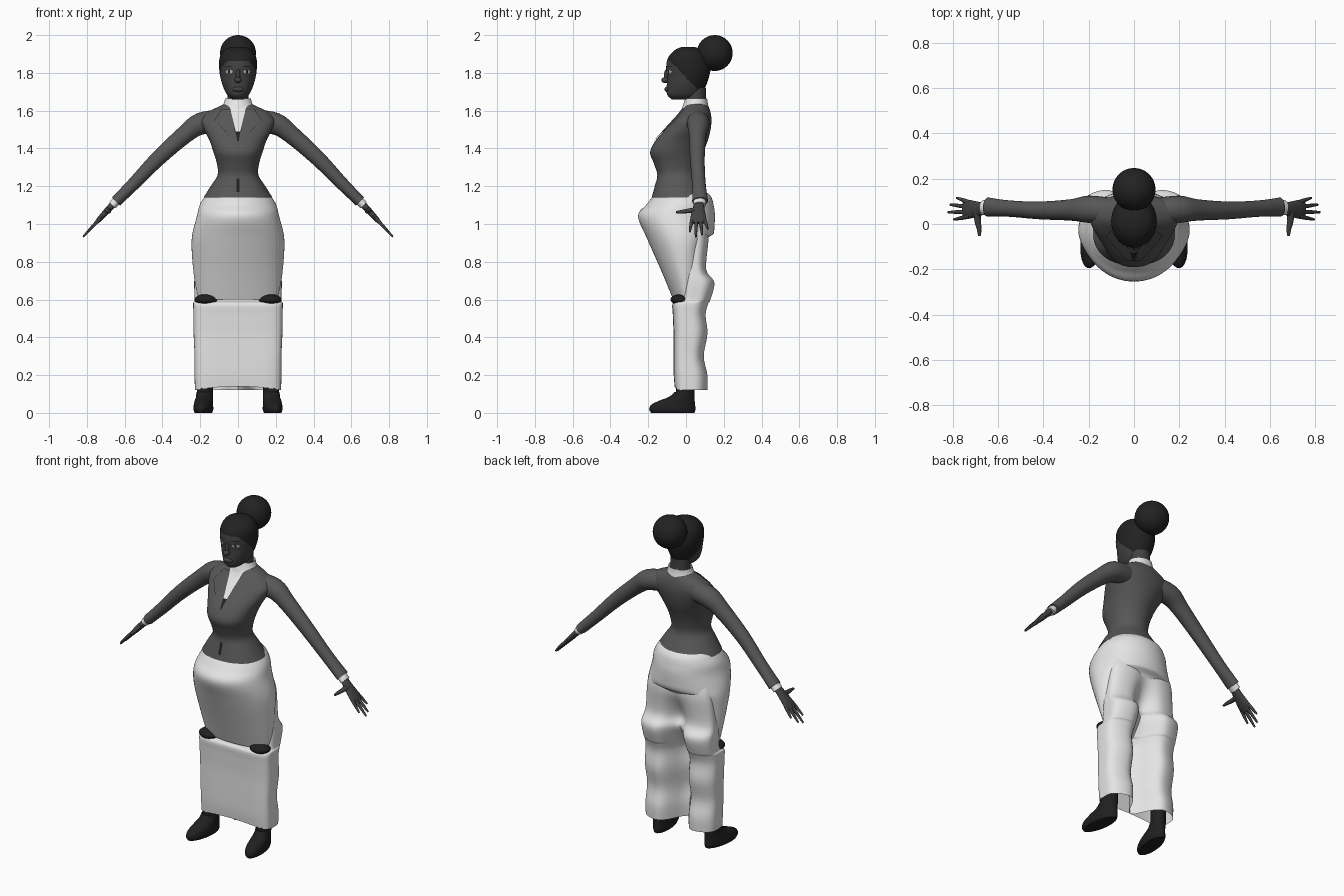
import bpy, bmesh, math
from mathutils import Vector
from mathutils.bvhtree import BVHTree

if "Cube" in bpy.data.objects:
    bpy.data.objects.remove(bpy.data.objects["Cube"], do_unlink=True)


def material(name, v):
    m = bpy.data.materials.new(name)
    m.use_nodes = True
    m.diffuse_color = (v, v, v, 1)
    m.node_tree.nodes["Principled BSDF"].inputs["Base Color"].default_value = (v, v, v, 1)
    return m


SKIN = material("dark skin", 0.055)
HAIR = material("black hair", 0.016)
JACKET = material("grey jacket", 0.095)
CLOTH = material("white skirt", 0.78)
SHIRT = material("white shirt", 0.8)
BOOT = material("black leather", 0.014)
EYE = material("eye white", 0.5)


def finish(name, bm, mats, recalc=True):
    if recalc:
        bmesh.ops.recalc_face_normals(bm, faces=bm.faces)
    mesh = bpy.data.meshes.new(name)
    bm.to_mesh(mesh)
    bm.free()
    for m in mats:
        mesh.materials.append(m)
    ob = bpy.data.objects.new(name, mesh)
    bpy.context.collection.objects.link(ob)
    bpy.ops.object.select_all(action="DESELECT")
    ob.select_set(True)
    bpy.context.view_layer.objects.active = ob
    bpy.ops.object.shade_smooth_by_angle(angle=math.radians(50))
    return ob


def spline(rows, steps):
    """Smooth interpolation through rows of numbers."""
    out = []
    for i in range(len(rows) - 1):
        a, b, c, d = rows[max(i - 1, 0)], rows[i], rows[i + 1], rows[min(i + 2, len(rows) - 1)]
        for k in range(steps):
            t = k / steps
            out.append([q + t * (r - p) / 2 + t * t * (p - 2.5 * q + 2 * r - s / 2)
                        + t ** 3 * (s - p + 3 * (q - r)) / 2 for p, q, r, s in zip(a, b, c, d)])
    return out + [list(rows[-1])]


def bridge(name, rings, mats, caps=True, rule=None):
    bm = bmesh.new()
    loops = [[bm.verts.new(p) for p in ring] for ring in rings]
    n = len(loops[0])
    for a, b in zip(loops, loops[1:]):
        for i in range(n):
            bm.faces.new((a[i], a[(i + 1) % n], b[(i + 1) % n], b[i]))
    if caps:
        bm.faces.new(loops[0])
        bm.faces.new(loops[-1])
    if rule:
        for f in bm.faces:
            f.material_index = rule(f.calc_center_median())
    return finish(name, bm, mats)


def power(v, p):
    return math.copysign(abs(v) ** (2 / p), v)


def loft(name, rows, mats, cx=0, seg=48, steps=5, front=2, back=2, caps=True, warp=None, rule=None):
    """Rows are height, half width, front y, back y."""
    rings = []
    for z, rx, yf, yb in spline(rows, steps):
        ring = []
        for i in range(seg):
            a = math.tau * i / seg
            p = front if math.sin(a) < 0 else back
            co = Vector((cx + rx * power(math.cos(a), p),
                         (yf + yb) / 2 + (yb - yf) / 2 * power(math.sin(a), p), z))
            ring.append(warp(co) if warp else co)
        rings.append(ring)
    return bridge(name, rings, mats, caps, rule)


def tube(name, rows, mat, side=1, ref=(0, 1, 0), seg=16, steps=4):
    """Rows are x, y, z, radius along ref, radius across."""
    path = spline(rows, steps)
    pts = [Vector(r[:3]) for r in path]
    rings = []
    for i, r in enumerate(path):
        t = (pts[min(i + 1, len(pts) - 1)] - pts[max(i - 1, 0)]).normalized()
        n = t.cross(Vector(ref)).normalized()
        u = n.cross(t)
        ring = [pts[i] + u * r[3] * math.cos(math.tau * k / seg) + n * r[4] * math.sin(math.tau * k / seg)
                for k in range(seg)]
        rings.append([(p.x * side, p.y, p.z) for p in ring])
    return bridge(name, rings, [mat])


def ball(name, loc, size, mat):
    bm = bmesh.new()
    bmesh.ops.create_uvsphere(bm, u_segments=32, v_segments=20, radius=1)
    for v in bm.verts:
        v.co = Vector(loc) + v.co * Vector(size)
    return finish(name, bm, [mat])


def patch(name, target, rows, mat, lift=0.004, side=1, cols=6, steps=5):
    """Thin sheet laid on the front of a part. Rows are z, left x, right x."""
    tree = BVHTree.FromPolygons([v.co for v in target.data.vertices],
                                [p.vertices for p in target.data.polygons])
    bm = bmesh.new()
    grid = []
    for (z0, a0, b0), (z1, a1, b1) in zip(rows, rows[1:]):
        for k in range(steps + 1):
            t = k / steps
            line = []
            for c in range(cols + 1):
                a, b = a0 + (a1 - a0) * t, b0 + (b1 - b0) * t
                x = side * (a + (b - a) * c / cols)
                z = z0 + (z1 - z0) * t
                hit = tree.ray_cast(Vector((x, -1, z)), Vector((0, 1, 0)))[0]
                line.append(bm.verts.new((x, (hit.y if hit else 0) - lift, z)))
            grid.append(line)
    for p, q in zip(grid, grid[1:]):
        for i in range(cols):
            quad = (p[i], p[i + 1], q[i + 1], q[i])
            bm.faces.new(quad if side < 0 else quad[::-1])
    bmesh.ops.remove_doubles(bm, verts=bm.verts, dist=0.0002)
    for f in bm.faces:
        f.normal_update()
        if f.normal.y > 0:
            f.normal_flip()
    return finish(name, bm, [mat], False)


# Head with hairline, bun, neck
def hairline(c):
    return int(c.z > 1.865 or (c.z > 1.68 and c.z > 1.865 - 1.05 * (c.y + 0.085)))


head = loft("head", [(1.66, 0.03, -0.075, 0.03), (1.685, 0.058, -0.1, 0.08), (1.73, 0.08, -0.102, 0.105),
                     (1.78, 0.094, -0.1, 0.122), (1.83, 0.1, -0.105, 0.13), (1.88, 0.097, -0.095, 0.115),
                     (1.92, 0.073, -0.06, 0.085), (1.938, 0.035, -0.02, 0.045)],
            [SKIN, HAIR], seg=80, steps=8, rule=hairline)
ball("hair_bun", (0, 0.152, 1.905), (0.095, 0.095, 0.095), HAIR)
loft("neck", [(1.58, 0.06, 0, 0.11), (1.64, 0.055, 0, 0.105), (1.72, 0.055, 0, 0.105)], [SKIN])

# Face
ball("nose_tip", (0, -0.108, 1.762), (0.019, 0.023, 0.016), SKIN)
ball("nose_bridge", (0, -0.101, 1.785), (0.011, 0.016, 0.035), SKIN)
ball("lips", (0, -0.099, 1.713), (0.03, 0.015, 0.014), SKIN)
for s, label in ((1, "left"), (-1, "right")):
    patch(label + "_eye", head, [(1.814, 0.035, 0.058), (1.806, 0.027, 0.067), (1.798, 0.036, 0.058)], EYE, 0.002, s)
    patch(label + "_iris", head, [(1.814, 0.042, 0.052), (1.798, 0.042, 0.052)], HAIR, 0.004, s)
    patch(label + "_brow", head, [(1.837, 0.035, 0.065), (1.831, 0.022, 0.072)], HAIR, 0.002, s)

# Jacket body
jacket = loft("jacket", [(1.14, 0.182, -0.182, 0.125), (1.2, 0.145, -0.165, 0.09), (1.26, 0.108, -0.152, 0.062),
                         (1.32, 0.112, -0.17, 0.07), (1.38, 0.13, -0.19, 0.09), (1.44, 0.15, -0.162, 0.115),
                         (1.5, 0.18, -0.11, 0.13), (1.55, 0.195, -0.065, 0.135), (1.59, 0.165, -0.03, 0.13),
                         (1.62, 0.105, -0.012, 0.12), (1.638, 0.07, 0, 0.11)],
              [JACKET], seg=64, front=2.3)

# Shirt, collar and jacket front details
loft("collar", [(1.612, 0.088, -0.022, 0.122), (1.64, 0.075, -0.012, 0.115), (1.665, 0.068, -0.004, 0.112)],
     [SHIRT], caps=False)
patch("shirt_front", jacket, [(1.628, -0.045, 0.045), (1.59, -0.036, 0.036), (1.49, -0.011, 0.011)], SHIRT)
patch("vest_point", jacket, [(1.49, -0.012, 0.012), (1.44, -0.004, 0.004)], BOOT)
patch("front_vent", jacket, [(1.24, -0.008, 0.008), (1.17, -0.008, 0.008)], BOOT)
for s, label in ((1, "left"), (-1, "right")):
    patch(label + "_lapel", jacket, [(1.61, 0.042, 0.09), (1.595, 0.038, 0.095), (1.55, 0.026, 0.125),
                                     (1.45, 0.006, 0.03)], JACKET, 0.008, s)


# Upper skirt, shorter behind
def raise_back(co):
    k = min(max((co.y + 0.01) / 0.1, 0), 1)
    if co.z < 0.95:
        co.z += k * (0.95 - co.z) * 0.9
    return co


loft("upper_skirt", [(1.165, 0.16, -0.16, 0.115), (1.14, 0.18, -0.18, 0.135), (1.1, 0.203, -0.212, 0.146),
                     (1.04, 0.218, -0.254, 0.153), (0.92, 0.245, -0.205, 0.145), (0.75, 0.237, -0.13, 0.12),
                     (0.6, 0.22, -0.068, 0.11)],
     [CLOTH], seg=64, caps=False, warp=raise_back)


# Lower skirt: flat front panel, two folds behind with a deep centre gap
def centre_gap(co):
    if co.y > 0:
        depth = 0.16 * min(1, max(0.12, (0.95 - co.z) / 0.4))
        co.y -= depth * math.exp(-(co.x / 0.065) ** 2) * min(1, co.y / 0.06)
    elif co.z < 0.2:
        co.z += 0.02 * (1 - (co.x / 0.235) ** 2) * (0.2 - co.z) / 0.08
    return co


loft("lower_skirt", [(0.12, 0.228, -0.06, 0.125), (0.2, 0.23, -0.065, 0.125), (0.3, 0.23, -0.066, 0.105),
                     (0.42, 0.235, -0.066, 0.125), (0.52, 0.236, -0.07, 0.115), (0.58, 0.237, -0.07, 0.13),
                     (0.6, 0.23, -0.03, 0.14), (0.69, 0.232, -0.02, 0.16), (0.76, 0.225, -0.02, 0.115),
                     (0.92, 0.21, -0.03, 0.125), (1.0, 0.19, -0.03, 0.11)],
     [CLOTH], seg=112, front=5, back=2.6, caps=False, warp=centre_gap)


def hand_z(x):
    return 1.105 - (x - 0.66) * 1.08


for s, label in ((1, "left"), (-1, "right")):
    # Leg, boot and knee
    def toe_out(co, s=s):
        co.x -= s * 0.12 * co.y
        return co

    loft(label + "_boot", [(0, 0.044, -0.185, 0.045), (0.02, 0.051, -0.195, 0.05), (0.045, 0.049, -0.182, 0.048),
                           (0.065, 0.047, -0.14, 0.046), (0.085, 0.044, -0.09, 0.045), (0.11, 0.044, -0.062, 0.045),
                           (0.15, 0.042, -0.052, 0.045), (0.6, 0.045, -0.05, 0.04)],
         [BOOT], cx=s * 0.175, seg=32, warp=toe_out)
    ball(label + "_knee", (s * 0.17, -0.03, 0.6), (0.06, 0.052, 0.028), BOOT)

    # Sleeve, cuff, hand
    tube(label + "_sleeve", [(0.1, 0.06, 1.545, 0.055, 0.06), (0.2, 0.065, 1.53, 0.06, 0.058),
                             (0.28, 0.062, 1.475, 0.047, 0.048), (0.42, 0.06, 1.35, 0.039, 0.041),
                             (0.55, 0.068, 1.215, 0.036, 0.034), (0.645, 0.075, 1.12, 0.042, 0.03)],
         JACKET, s, seg=28)
    tube(label + "_cuff", [(0.635, 0.072, 1.13, 0.033, 0.024), (0.665, 0.072, 1.1, 0.033, 0.024)], SHIRT, s)
    tube(label + "_palm", [(0.65, 0.07, hand_z(0.65), 0.024, 0.018), (0.69, 0.066, hand_z(0.69), 0.033, 0.017),
                           (0.73, 0.065, hand_z(0.73), 0.042, 0.014), (0.752, 0.065, hand_z(0.752), 0.036, 0.009)],
         SKIN, s)
    for name, y0, x1, y1 in (("index", 0.034, 0.795, 0.02), ("middle", 0.054, 0.82, 0.052),
                             ("ring", 0.075, 0.81, 0.085), ("little", 0.095, 0.782, 0.115)):
        tube(label + "_" + name + "_finger",
             [(0.725, y0, hand_z(0.725), 0.01, 0.01), ((0.725 + x1) / 2, (y0 + y1) / 2, hand_z((0.725 + x1) / 2), 0.009, 0.009),
              (x1, y1, hand_z(x1), 0.005, 0.005)], SKIN, s, seg=10)
    tube(label + "_thumb", [(0.69, 0.06, 1.075, 0.018, 0.015), (0.69, 0.015, 1.07, 0.014, 0.012),
                            (0.683, -0.02, 1.065, 0.011, 0.01), (0.682, -0.052, 1.063, 0.006, 0.006)],
         SKIN, s, ref=(1, 0, 0), seg=12)
